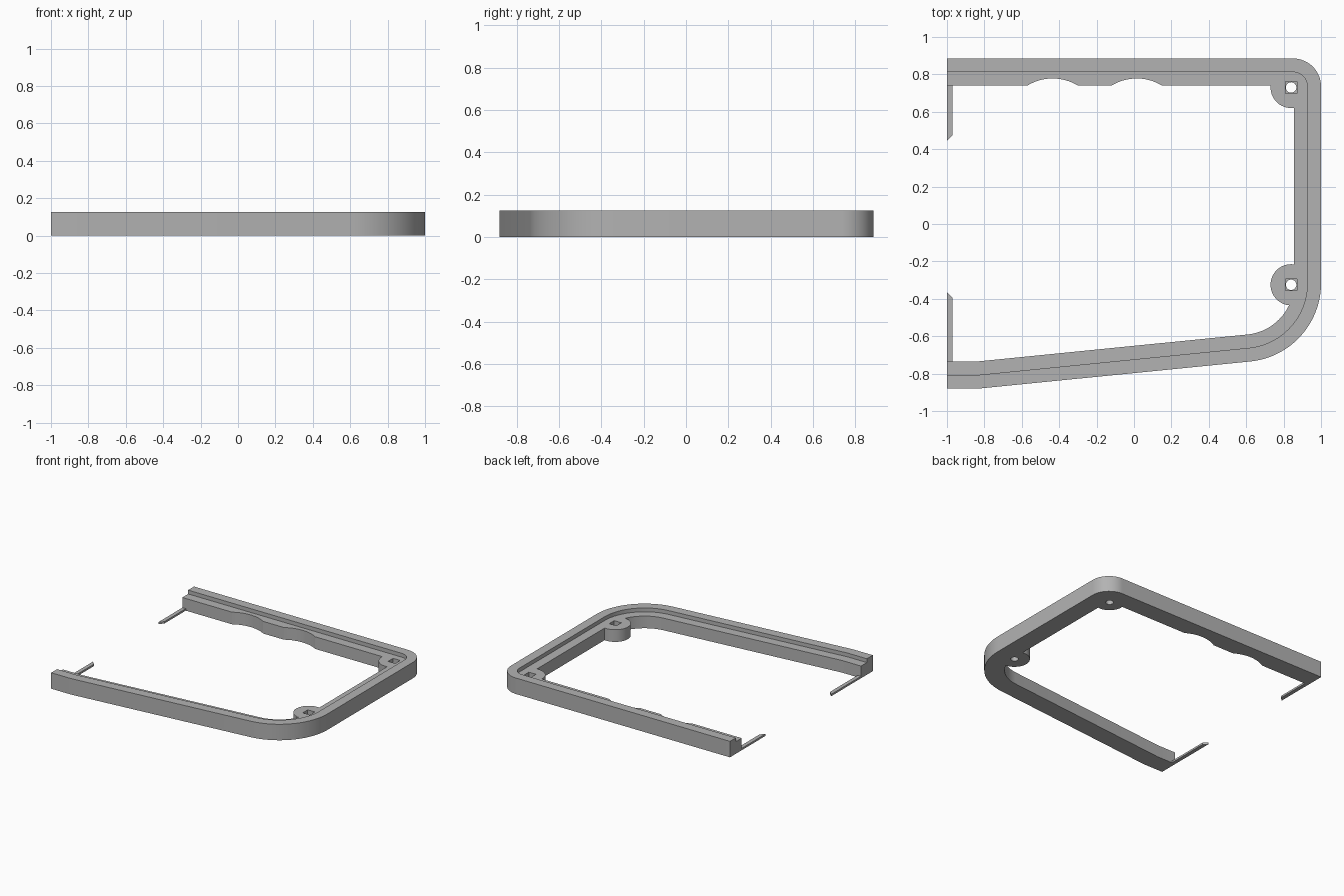
import bpy, bmesh, math
from math import cos, sin, radians
from mathutils import Vector

HEIGHT, LEDGE, WIDTH, LIP = 0.125, 0.095, 0.145, 0.073

if "Cube" in bpy.data.objects:
    bpy.data.objects.remove(bpy.data.objects["Cube"])

grey = bpy.data.materials.new("plain grey")
grey.use_nodes = True
grey.diffuse_color = (0.45, 0.45, 0.45, 1)
grey.node_tree.nodes["Principled BSDF"].inputs["Base Color"].default_value = grey.diffuse_color


def make(name, bm):
    bmesh.ops.recalc_face_normals(bm, faces=bm.faces)
    mesh = bpy.data.meshes.new(name)
    bm.to_mesh(mesh)
    bm.free()
    mesh.materials.append(grey)
    obj = bpy.data.objects.new(name, mesh)
    bpy.context.collection.objects.link(obj)
    return obj


def prism(name, outline, z0, z1):
    bm = bmesh.new()
    face = bm.faces.new([bm.verts.new((x, y, z0)) for x, y in outline])
    top = bmesh.ops.extrude_face_region(bm, geom=[face])["geom"]
    bmesh.ops.translate(bm, vec=(0, 0, z1 - z0),
                        verts=[v for v in top if isinstance(v, bmesh.types.BMVert)])
    return make(name, bm)


def disc(x, y, r, n=64):
    return [(x + r * cos(2 * math.pi * i / n), y + r * sin(2 * math.pi * i / n)) for i in range(n)]


def combine(obj, other, operation):
    other.hide_render = True
    mod = obj.modifiers.new(operation.lower(), "BOOLEAN")
    mod.object, mod.operation, mod.solver = other, operation, "EXACT"
    bpy.context.view_layer.objects.active = obj
    bpy.ops.object.modifier_apply(modifier=mod.name)
    bpy.data.objects.remove(other)


# Outer edge as (point, inward direction) stations, from the back end to the front end
def arc(cx, cy, r, start, end, n):
    for i in range(n + 1):
        a = radians(start + (end - start) * i / n)
        out = Vector((cos(a), sin(a)))
        yield Vector((cx, cy)) + out * r, -out


stations = [(Vector((-1, 0.885)), Vector((0, -1)))]
stations += arc(0.85, 0.735, 0.15, 90, 0, 20)
stations += arc(0.58, -0.317, 0.42, 0, -84.3, 36)
stations += [(Vector((-0.83, -0.88)), Vector((-0.05, 1))),
             (Vector((-1, -0.88)), Vector((0, 1)))]

# Frame: stepped section swept along the edge
section = [(0, 0), (0, HEIGHT), (LIP, HEIGHT), (LIP, LEDGE), (WIDTH, LEDGE), (WIDTH, 0)]
bm = bmesh.new()
rings = [[bm.verts.new((*(p + inward * d), z)) for d, z in section] for p, inward in stations]
for a, b in zip(rings, rings[1:]):
    for i in range(len(section)):
        j = (i + 1) % len(section)
        bm.faces.new((a[i], a[j], b[j], b[i]))
bm.faces.new(rings[0])
bm.faces.new(rings[-1])
frame = make("frame", bm)

# Two shallow scallops in the back rail
for x in (-0.435, 0.015):
    combine(frame, prism("scallop_cutter", disc(x, 0.519, 0.259, 128), -0.1, 0.2), "DIFFERENCE")

# Screw bosses with a square nut pocket over a round through hole
for y in (0.73, -0.325):
    x, s = 0.84, 0.031
    combine(frame, prism("boss", disc(x, y, 0.11), 0, LEDGE), "UNION")
    combine(frame, prism("hole_cutter", disc(x, y, 0.028, 32), -0.1, 0.2), "DIFFERENCE")
    square = [(x - s, y - s), (x + s, y - s), (x + s, y + s), (x - s, y + s)]
    combine(frame, prism("pocket_cutter", square, 0.05, 0.2), "DIFFERENCE")

# Thin bars with slanted tips at the open ends
bars = [prism("back_bar", [(-1, 0.745), (-1, 0.445), (-0.97, 0.475), (-0.97, 0.745)], 0, 0.015),
        prism("front_bar", [(-1, -0.74), (-0.97, -0.74), (-0.97, -0.395), (-1, -0.365)], 0, 0.015)]

bpy.ops.object.select_all(action="DESELECT")
frame.select_set(True)
bpy.context.view_layer.objects.active = frame
bpy.ops.object.shade_smooth_by_angle(angle=radians(30))
